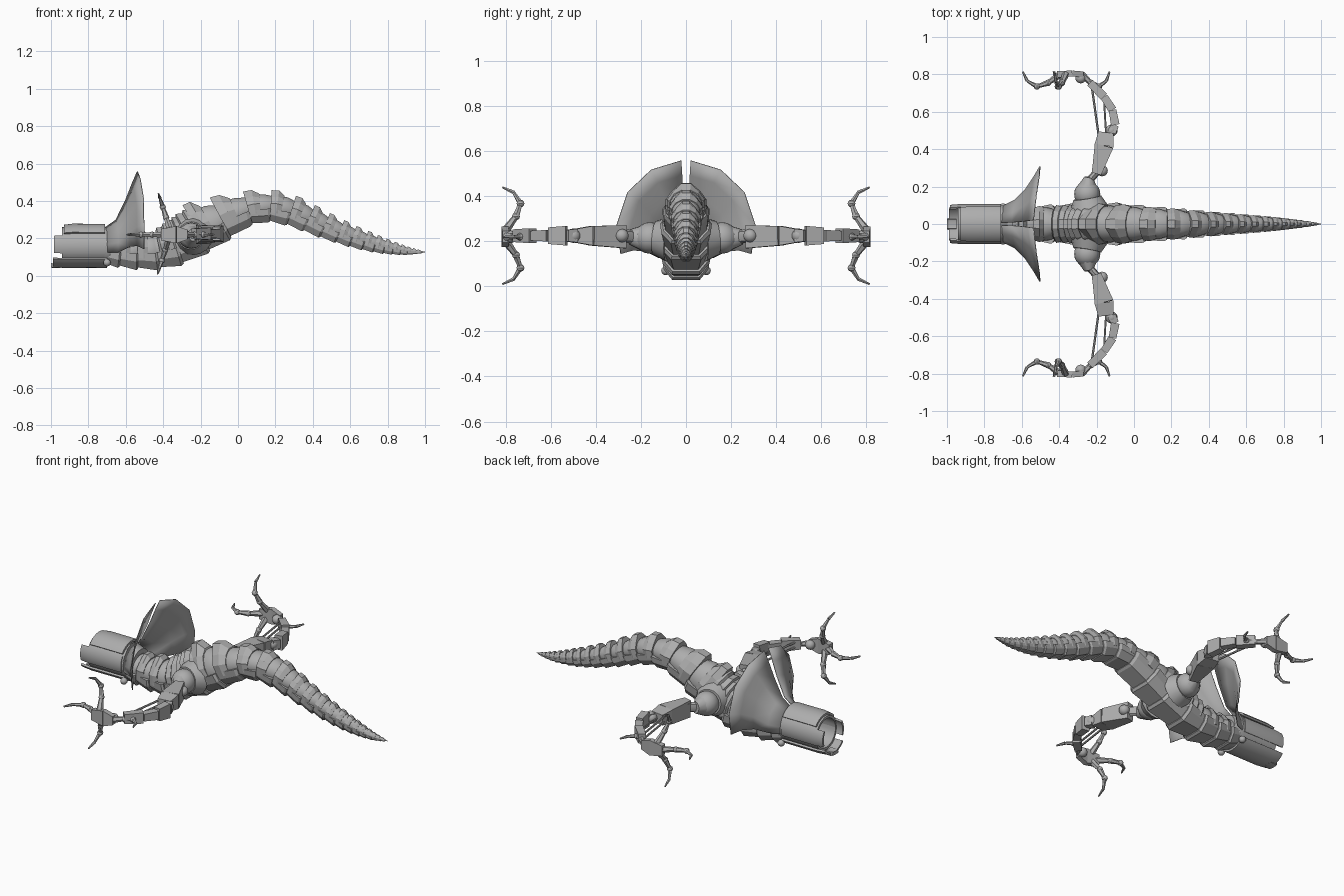
import bpy
import bmesh
from math import sin, cos, radians, pi
from mathutils import Vector

cube = bpy.data.objects.get("Cube")
if cube:
    bpy.data.objects.remove(cube, do_unlink=True)

grey = bpy.data.materials.new("plain grey")
grey.use_nodes = True
grey.diffuse_color = (0.42, 0.42, 0.42, 1)
grey.node_tree.nodes["Principled BSDF"].inputs["Base Color"].default_value = grey.diffuse_color


def loft(name, groups, mirror=False, smooth=0, closed=True):
    """Join rings of points into solids; each group is one solid of the object."""
    bm = bmesh.new()
    for rings in groups:
        rows = [[bm.verts.new(p) for p in ring] for ring in rings]
        n = len(rows[0])
        for a, b in zip(rows, rows[1:]):
            for i in range(n if closed else n - 1):
                j = (i + 1) % n
                bm.faces.new((a[i], a[j], b[j], b[i]))
        if closed:
            bm.faces.new(rows[0])
            bm.faces.new(rows[-1])
    bmesh.ops.recalc_face_normals(bm, faces=bm.faces[:])
    mesh = bpy.data.meshes.new(name)
    bm.to_mesh(mesh)
    bm.free()
    mesh.materials.append(grey)
    ob = bpy.data.objects.new(name, mesh)
    bpy.context.collection.objects.link(ob)
    if mirror:
        mod = ob.modifiers.new("mirror", "MIRROR")
        mod.use_axis = (False, True, False)
    if smooth:
        bpy.ops.object.select_all(action="DESELECT")
        ob.select_set(True)
        bpy.context.view_layer.objects.active = ob
        bpy.ops.object.shade_smooth_by_angle(angle=radians(smooth))
    return ob


def beam(a, b, w0, h0, w1, h1, sides=4):
    """Rings of a tapered bar; w lies level, h stands upright."""
    a, b = Vector(a), Vector(b)
    d = (b - a).normalized()
    up = Vector((0, 0, 1)) if abs(d.z) < 0.8 else Vector((0, 1, 0))
    u = d.cross(up).normalized()
    v = u.cross(d)
    turn = pi / 4 if sides == 4 else 0
    k = 0.72 if sides == 4 else 0.5
    ang = [2 * pi * i / sides + turn for i in range(sides)]
    return [[p + u * cos(t) * w * k + v * sin(t) * h * k for t in ang]
            for p, w, h in ((a, w0, h0), (b, w1, h1))]


def chain(points, w0, w1, sides=6):
    """Tapered links along a path, each one flaring slightly at its root."""
    n = len(points) - 1
    out = []
    for i in range(n):
        w = w0 + (w1 - w0) * i / n
        e = w0 + (w1 - w0) * (i + 1) / n
        out.append(beam(points[i], points[i + 1], w * 1.15, w * 1.15, e * 0.9, e * 0.9, sides))
    return out


def ball(c, r, squash=1.0, n=16):
    """Rings of a sphere whose axis is y."""
    return [[(c[0] + r * sin(t) * cos(a), c[1] - r * squash * cos(t), c[2] + r * sin(t) * sin(a))
             for a in [2 * pi * i / n for i in range(n)]]
            for t in [0.05 + (pi - 0.1) * j / 10 for j in range(11)]]


# Spine: x, centre height, half width, reach up, reach down
SPINE = [(-.74, .15, .09, .08, .08), (-.6, .13, .09, .08, .09), (-.45, .13, .1, .1, .1),
         (-.3, .17, .105, .15, .11), (-.2, .23, .11, .15, .11), (-.1, .29, .11, .12, .11),
         (0, .34, .1, .09, .09), (.1, .37, .09, .075, .08), (.2, .37, .085, .075, .08),
         (.3, .345, .075, .07, .08), (.45, .275, .062, .06, .07), (.6, .215, .05, .05, .06),
         (.75, .165, .038, .04, .045), (.9, .13, .02, .022, .022), (1, .127, .003, .003, .003)]


def lerp(x):
    x = min(max(x, SPINE[0][0]), SPINE[-1][0])
    for p, q in zip(SPINE, SPINE[1:]):
        if x <= q[0]:
            t = (x - p[0]) / (q[0] - p[0])
            return Vector([a + (b - a) * t for a, b in zip(p[1:], q[1:])])


def station(x):
    """Smoothed spine values: centre, normal and sizes."""
    h = min(0.05, 1 - x) + 1e-4
    vals = (lerp(x - h) + lerp(x) * 2 + lerp(x + h)) / 4
    rise = lerp(x + h)[0] - lerp(x - h)[0]
    tangent = Vector((2 * h, 0, rise)).normalized()
    normal = Vector((-tangent.z, 0, tangent.x))
    return Vector((x, 0, vals[0])), normal, vals[1], vals[2], vals[3]


def at(x, y, z):
    """Point on the spine section: y in half widths, z in reaches."""
    c, n, w, up, down = station(x)
    return c + Vector((0, w * y, 0)) + n * (z * (up if z > 0 else down))


def ring(x, k, n=18):
    return [at(x, k * cos(2 * pi * i / n), k * sin(2 * pi * i / n)) for i in range(n)]


def arch(x, k, crest):
    """Closed section of an arched back plate with a raised middle."""
    angles = [-22, 15, 48, 76, 104, 132, 165, 202]
    outer = [at(x, cos(radians(a)) * k, sin(radians(a)) * k * (crest if 70 < a < 110 else 1))
             for a in angles]
    inner = [at(x, cos(radians(a)) * k * .8, sin(radians(a)) * k * .8) for a in reversed(angles)]
    return outer + inner


# Core of the body, bulging between the plates
joints = [-.7, -.62, -.53, -.43, -.2, -.08, .06, .18, .29, .385, .47, .55, .62, .685,
          .74, .79, .835, .875, .91, .94, .965]
core = []
for a, b in zip(joints, joints[1:] + [.985]):
    core += [ring(a + (b - a) * t, k) for t, k in ((0, .78), (.3, .88), (.65, .9), (.9, .82))]
loft("body_core", [core], smooth=50)
loft("tail_tip", [[ring(.955, .9, 8), ring(.98, .8, 8), ring(1, .5, 8)]])

# Back plates on the neck and tail
plates = []
for a, b in zip(joints, joints[1:] + [.985]):
    if a == joints[3]:
        continue
    end = a + (b - a) * .5
    plates.append([arch(a - .006, .95, 1.3), arch(a + (end - a) * .5, 1.04, 1.22), arch(end, .95, 1.02)])
loft("back_plates", plates)

# Overlapping ribs of the torso
ribs = []
for i in range(6):
    a = -.42 + .038 * i
    ribs.append([arch(a, .92, 1.03), arch(a + .012, 1.03, 1.04), arch(a + .045, .93, 1.02)])
loft("torso_ribs", ribs)


# Belly plates
def trough(x, k):
    side = [(1, -.12), (.95, -.55), (.58, -1)]
    return [at(x, y * k, z * k) for y, z in side + [(-y, z) for y, z in reversed(side)]]


belly_joints = joints[:4] + [-.32] + joints[4:]
loft("belly_plates", [[trough(a - .008, .9), trough(a + (b - a) * .85, 1.06), trough(b - .004, .98)]
                      for a, b in zip(belly_joints, belly_joints[1:] + [.985])])


# Head: an open tube wrapped in curved shells
def shell(x0, x1, r0, r1, a0, a1, thick=.012, n=16, rise=.16):
    rows = []
    for x, r in ((x0, r0), (x0 + (x1 - x0) * .2, (r0 + r1) / 2 + .003), (x1, r1)):
        ang = [radians(a0 + (a1 - a0) * i / n) for i in range(n + 1)]
        rows.append([(x, q * cos(t), rise + q * sin(t)) for q, seq in ((r, ang), (r - thick, ang[::-1]))
                     for t in seq])
    return rows


loft("head_tube", [shell(-.94, -.7, .1, .1, -180, 179.9, .014, 32)], smooth=40)
loft("head_top_plate", [shell(-.93, -.71, .113, .118, 38, 142)], smooth=40)
loft("head_side_plates", [shell(-.985, -.71, .102, .106, -22, 32)], mirror=True, smooth=40)
loft("jaw", [shell(-.99, -.7, .113, .117, -142, -38)], smooth=40)
loft("chin_guard", [shell(-1, -.95, .115, .117, -105, -75, .022, 6)])
loft("jaw_hinges", [ball((-.7, .09, .07), .02)], mirror=True, smooth=40)
loft("head_back", [[[(x, r * cos(pi * i / 12), .155 + r * sin(pi * i / 12)) for i in range(24)]
                    for x, r in ((-.76, .09), (-.7, .1), (-.65, .085))]], smooth=40)

# Two-part flared frill
rows = []
for x, r, z in ((-.7, .1, .16), (-.64, .13, .17), (-.58, .19, .22), (-.54, .25, .245), (-.505, .31, .25)):
    rows.append([(x - .035 * sin(radians(a)) ** 4 * (r / .31), r * cos(radians(a)), z + r * sin(radians(a)))
                 for a in (86, 60, 33, 4, -20)])
frill = loft("neck_frill", [rows], mirror=True, smooth=50, closed=False)
frill.modifiers.new("thickness", "SOLIDIFY").thickness = 0.005

# Shoulders
loft("shoulder_balls", [ball((-.25, .16, .215), .07)], mirror=True, smooth=40)
loft("shoulder_collars", [beam((-.24, .08, .21), (-.25, .14, .215), .21, .2, .15, .15, 16),
                          beam((-.25, .19, .215), (-.24, .25, .22), .11, .12, .05, .07, 10),
                          beam((-.24, .23, .22), (-.18, .3, .225), .04, .06, .04, .06, 8)], mirror=True, smooth=40)

# Upper arms: wide armoured box over a smaller inner bar
loft("upper_arms", [beam((-.2, .27, .22), (-.16, .42, .225), .05, .1, .1, .085),
                    beam((-.16, .42, .225), (-.15, .49, .225), .1, .085, .08, .06),
                    beam((-.21, .28, .23), (-.19, .44, .23), .03, .05, .03, .04)], mirror=True)
loft("elbow_rings", [ball((-.17, .285, .225), .03), ball((-.12, .5, .225), .032)], mirror=True, smooth=40)

# Forearms with thin rods
arm = [(-.12, .49, .225), (-.1, .53, .225), (-.115, .61, .225), (-.16, .68, .225), (-.235, .755, .225)]
loft("forearms", [beam(p, q, .045, h, .04, h * .85)
                  for p, q, h in zip(arm, arm[1:], (.06, .085, .05, .065))], mirror=True)
loft("forearm_rods", [beam((-.19, .48, z), (-.225, .73, z), .012, .012, .012, .012, 6)
                      for z in (.21, .24)] + [beam((-.15, .49, .225), (-.16, .66, .225), .01, .01, .01, .01, 6)],
     mirror=True)

# Hands
loft("wrist_balls", [ball((-.285, .78, .22), .028)], mirror=True, smooth=40)
loft("palms", [beam((-.27, .8, .22), (-.33, .805, .22), .03, .05, .03, .09),
               beam((-.33, .805, .22), (-.41, .8, .22), .03, .09, .035, .06)], mirror=True)

# Clawed fingers: sideways reach, upright reach and depth along each path
bend = [(0, .8), (.32, .755), (.62, .735), (.88, .765), (1, .815)]
fingers = []
for dx, dz, root in ((-.2, 0, (-.395, .22)), (.15, 0, (-.28, .22)),
                     (-.06, .19, (-.365, .25)), (-.06, -.19, (-.37, .2))):
    path = [(root[0] + dx * t, y, root[1] + dz * t) for t, y in bend]
    fingers += chain(path, .034, .01)
    fingers += [ball(p, .017, n=8) for p in path[1:3]]
loft("clawed_fingers", fingers, mirror=True)
